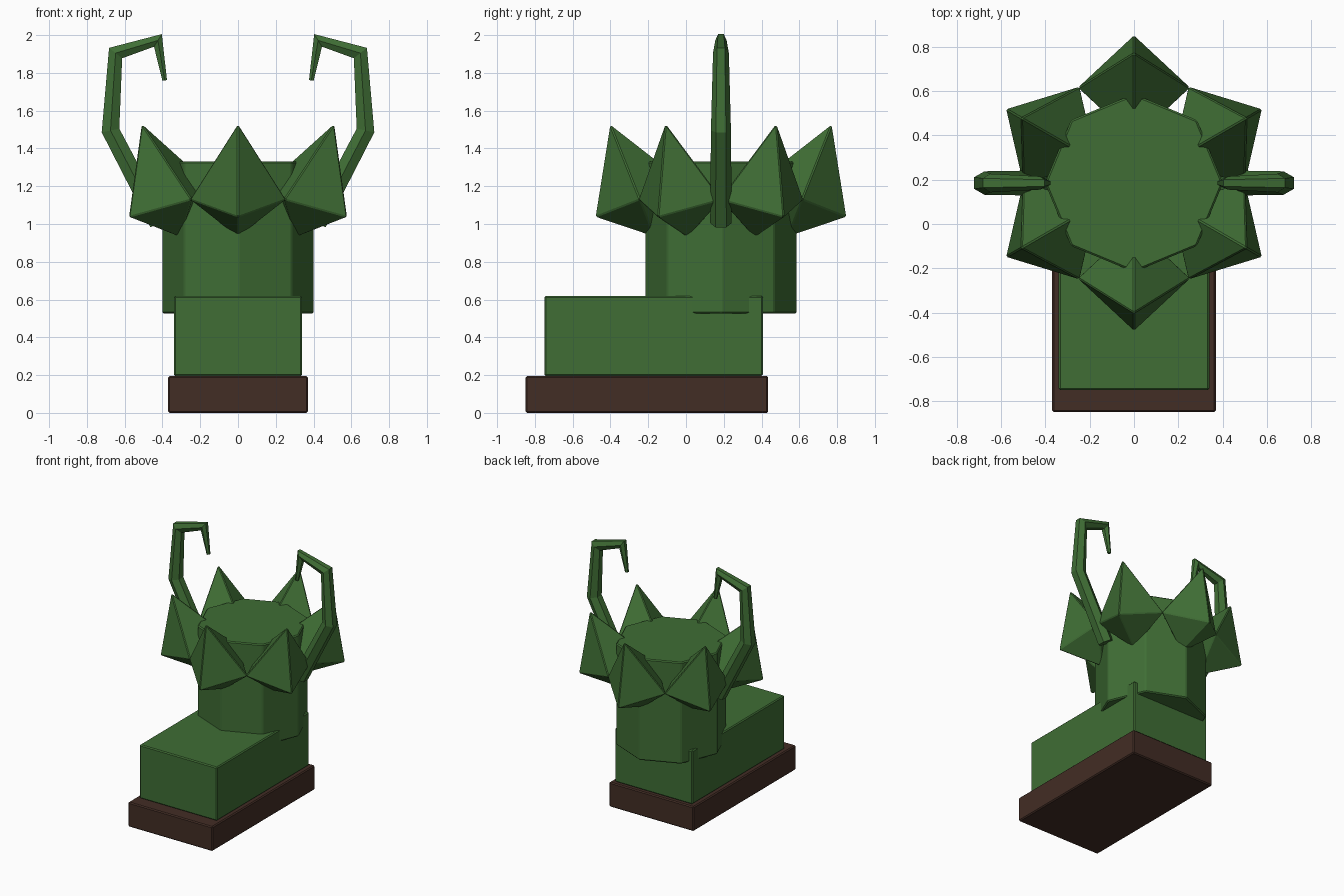
import bpy, bmesh, math
from mathutils import Vector

if "Cube" in bpy.data.objects:
    bpy.data.objects.remove(bpy.data.objects["Cube"])

CY = 0.185  # y of the shaft axis


def material(name, rgb):
    m = bpy.data.materials.new(name)
    m.diffuse_color = (*rgb, 1)
    m.use_nodes = True
    m.node_tree.nodes["Principled BSDF"].inputs["Base Color"].default_value = m.diffuse_color
    return m


green = material("leaf green", (0.05, 0.155, 0.035))
brown = material("dark brown", (0.055, 0.026, 0.018))


def finish(name, bm, mat, bevel=0.008):
    bmesh.ops.recalc_face_normals(bm, faces=bm.faces)
    me = bpy.data.meshes.new(name)
    bm.to_mesh(me)
    bm.free()
    me.materials.append(mat)
    ob = bpy.data.objects.new(name, me)
    bpy.context.collection.objects.link(ob)
    if bevel:
        mod = ob.modifiers.new("soft edges", 'BEVEL')
        mod.width = bevel
        mod.segments = 1
    return ob


def box(name, lo, hi, mat):
    bm = bmesh.new()
    bmesh.ops.create_cube(bm, size=1)
    lo, hi = Vector(lo), Vector(hi)
    for v in bm.verts:
        v.co = (lo + hi) / 2 + v.co * (hi - lo)
    return finish(name, bm, mat)


# Sole and foot
box("sole", (-0.37, -0.85, 0), (0.37, 0.435, 0.195), brown)
box("foot", (-0.34, -0.75, 0.195), (0.34, 0.407, 0.62), green)

# Octagonal shaft with corners on the axes
bm = bmesh.new()
bmesh.ops.create_cone(bm, cap_ends=True, segments=8, radius1=0.402, radius2=0.402, depth=0.805)
start = max(bm.verts, key=lambda v: v.co.x).co
turn = math.atan2(start.y, start.x) if abs(start.y) > 0.01 else 0
for v in bm.verts:
    a = math.atan2(v.co.y, v.co.x) - turn
    v.co = (0.402 * math.cos(a), CY + 0.402 * math.sin(a), v.co.z + 0.9275)
finish("shaft", bm, green)

# Ring of six outward-leaning spikes: four-sided double pyramids
TILT = math.radians(21.5)
for i in range(6):
    a = math.radians(-90 + 60 * i)
    out = Vector((math.cos(a), math.sin(a), 0))
    side = Vector((-math.sin(a), math.cos(a), 0))
    up = Vector((0, 0, 1))
    axis = out * math.sin(TILT) + up * math.cos(TILT)
    lean = out * math.cos(TILT) - up * math.sin(TILT)
    c = Vector((0, CY, 1.13)) + out * 0.43
    bm = bmesh.new()
    top = bm.verts.new(c + axis * 0.432)
    low = bm.verts.new(c - axis * 0.215)
    ring = [bm.verts.new(c + d * 0.255) for d in (lean, side, -lean, -side)]
    for k in range(4):
        bm.faces.new((ring[k], ring[(k + 1) % 4], top))
        bm.faces.new((ring[(k + 1) % 4], ring[k], low))
    finish(f"spike_{i + 1}", bm, green, 0.006)

# Tapering six-sided hooks with mitred joints, mirrored left and right
PATH = [(0.42, 1.005, 0.057), (0.675, 1.495, 0.053), (0.648, 1.905, 0.042),
        (0.424, 1.972, 0.03), (0.388, 1.76, 0.014)]
for label, s in (("right", 1), ("left", -1)):
    pts = [Vector((s * x, CY, z)) for x, z, r in PATH]
    bm = bmesh.new()
    rings = []
    for i, p in enumerate(pts):
        d0 = (p - pts[max(i - 1, 0)]).normalized()
        d1 = (pts[min(i + 1, len(pts) - 1)] - p).normalized()
        t = (d0 + d1).normalized()
        miter = 1 / max(t.dot(d1 if d1.length else d0), 0.5)
        n = Vector((-t.z, 0, t.x)) * miter
        r = PATH[i][2]
        rings.append([bm.verts.new(p + r * (Vector((0, 1, 0)) * math.cos(k * math.pi / 3)
                                            + n * math.sin(k * math.pi / 3))) for k in range(6)])
    for r0, r1 in zip(rings, rings[1:]):
        for k in range(6):
            bm.faces.new((r0[k], r0[(k + 1) % 6], r1[(k + 1) % 6], r1[k]))
    bm.faces.new(rings[0])
    bm.faces.new(rings[-1])
    finish(f"{label}_hook", bm, green, 0)
